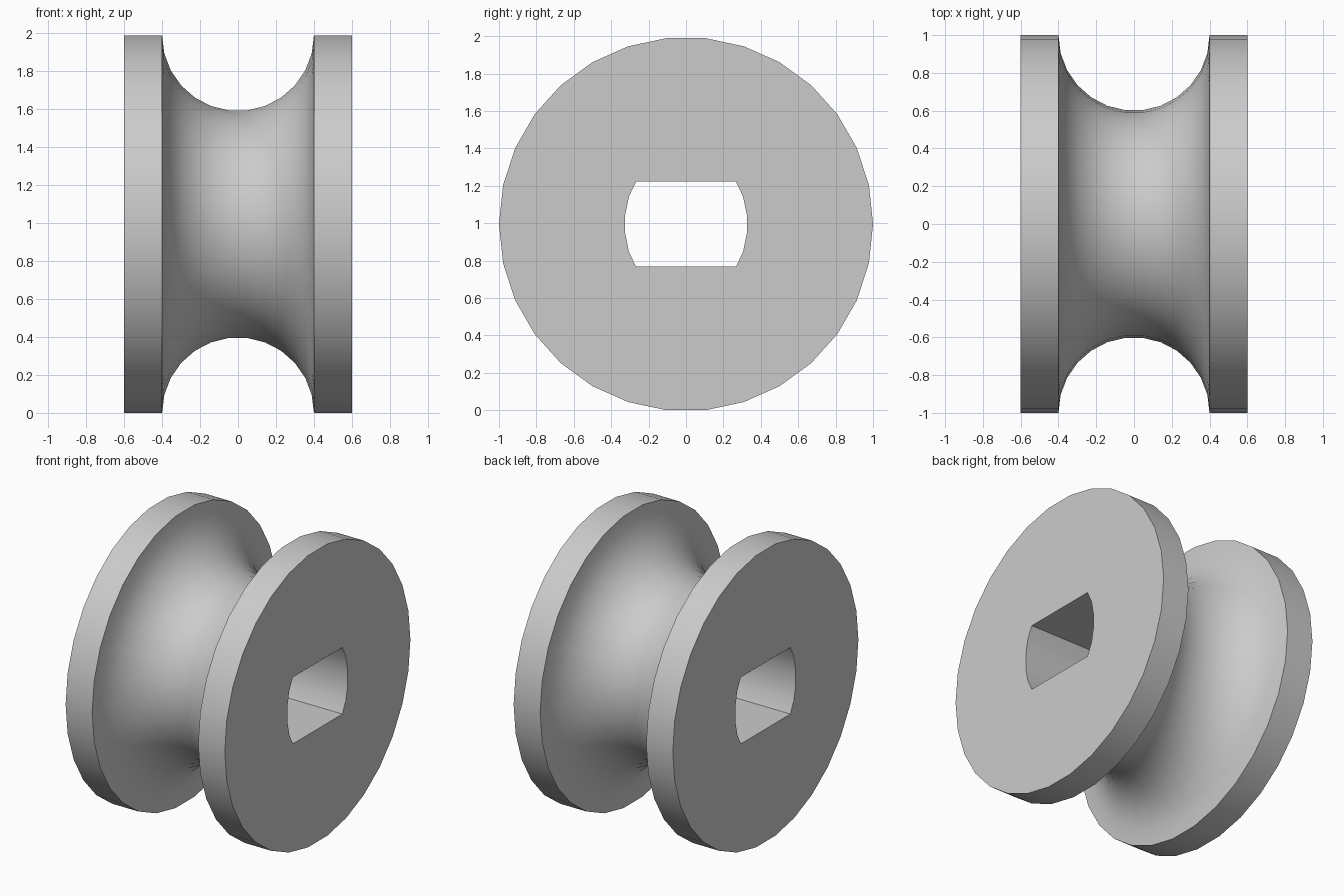
import bpy, bmesh
from math import sin, cos, pi, radians

cube = bpy.data.objects.get("Cube")
if cube:
    bpy.data.objects.remove(cube, do_unlink=True)

SIDES = 30                      # facets around the wheel
HALF_WIDTH = 0.6
GROOVE = 0.4                    # groove radius
GROOVE_STEPS = 13
AXIS_Z = cos(pi / SIDES)        # wheel rests on a flat facet

grey = bpy.data.materials.new("light_grey")
grey.use_nodes = True
colour = (0.6, 0.6, 0.6, 1)
grey.diffuse_color = colour
grey.node_tree.nodes["Principled BSDF"].inputs["Base Color"].default_value = colour

bm = bmesh.new()


def ring(x, outline):
    """Closed loop of vertices at x, following a (y, z) outline."""
    return [bm.verts.new((x, y, z + AXIS_Z)) for y, z in outline]


def skin(rings):
    """Join neighbouring rings with quads."""
    for a, b in zip(rings, rings[1:]):
        n = len(a)
        for i in range(n):
            j = (i + 1) % n
            bm.faces.new((a[i], a[j], b[j], b[i]))


def circle(r):
    return [(r * cos(2 * pi * i / SIDES), r * sin(2 * pi * i / SIDES))
            for i in range(SIDES)]


# Rims and half-round groove
profile = [(-HALF_WIDTH, 1)]
for k in range(GROOVE_STEPS + 1):
    a = pi * k / GROOVE_STEPS
    profile.append((-GROOVE * cos(a), 1 - GROOVE * sin(a)))
profile.append((HALF_WIDTH, 1))
outer = [ring(x, circle(r)) for x, r in profile]
skin(outer)

# Axle hole: flat top and bottom, bowed sides
quarter = [(0.325, 0.05), (0.305, 0.148), (0.267, 0.227)]
right_side = [(y, -z) for y, z in reversed(quarter)] + quarter
hole = right_side + [(-y, -z) for y, z in right_side]
inner = [ring(x, hole) for x in (-HALF_WIDTH, HALF_WIDTH)]
skin(inner)

# Flat end faces around the hole
for end in (0, -1):
    edges = [bm.edges.get((loop[i - 1], loop[i]))
             for loop in (outer[end], inner[end]) for i in range(len(loop))]
    bmesh.ops.triangle_fill(bm, edges=edges, use_beauty=True)

bmesh.ops.recalc_face_normals(bm, faces=bm.faces)
mesh = bpy.data.meshes.new("grooved_wheel")
bm.to_mesh(mesh)
bm.free()
mesh.materials.append(grey)

wheel = bpy.data.objects.new("grooved_wheel", mesh)
bpy.context.collection.objects.link(wheel)
bpy.ops.object.select_all(action='DESELECT')
wheel.select_set(True)
bpy.context.view_layer.objects.active = wheel
bpy.ops.object.shade_smooth_by_angle(angle=radians(30))
